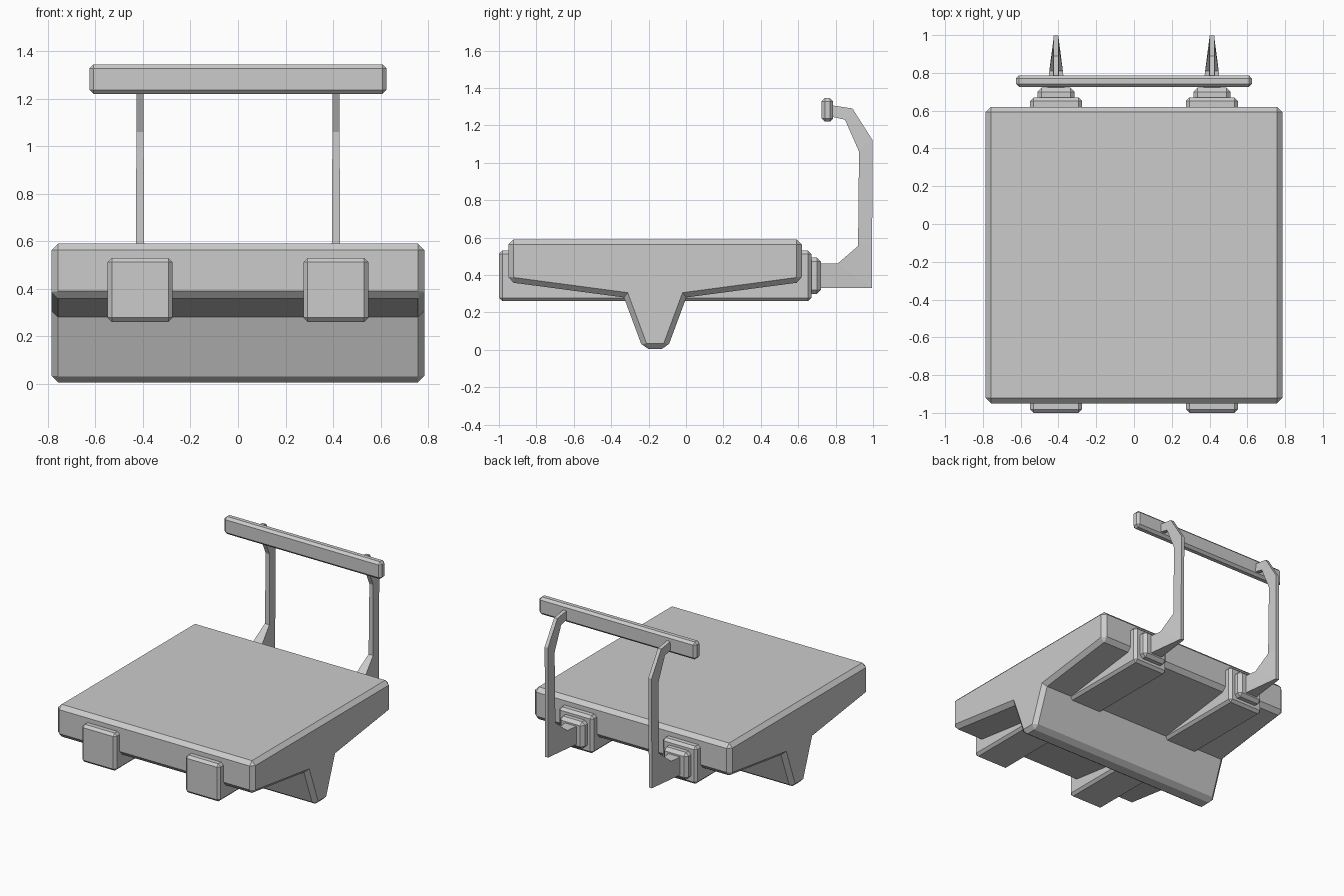
import bpy
import bmesh

if "Cube" in bpy.data.objects:
    bpy.data.objects.remove(bpy.data.objects["Cube"], do_unlink=True)

grey = bpy.data.materials.new("light grey")
grey.use_nodes = True
colour = (0.6, 0.6, 0.6, 1)
grey.diffuse_color = colour
grey.node_tree.nodes["Principled BSDF"].inputs["Base Color"].default_value = colour


def finish(bm, name, chamfer=0):
    """Chamfer the convex edges and turn the mesh into an object."""
    bmesh.ops.recalc_face_normals(bm, faces=bm.faces)
    if chamfer:
        edges = [e for e in bm.edges if e.is_convex and e.calc_face_angle() > 0.3]
        bmesh.ops.bevel(bm, geom=edges, offset=chamfer, segments=1, affect='EDGES',
                        clamp_overlap=True)
    mesh = bpy.data.meshes.new(name)
    bm.to_mesh(mesh)
    bm.free()
    mesh.materials.append(grey)
    obj = bpy.data.objects.new(name, mesh)
    bpy.context.collection.objects.link(obj)
    return obj


def box(name, lo, hi, chamfer):
    bm = bmesh.new()
    bmesh.ops.create_cube(bm, size=1)
    for v in bm.verts:
        v.co = [(a + b) / 2 + c * (b - a) for a, b, c in zip(lo, hi, v.co)]
    return finish(bm, name, chamfer)


# Seat slab with its full-width wedge keel, extruded sideways
half = [(0.785, 0.59), (0.785, 0.362), (0.167, 0.28), (0.065, 0.005)]
profile = [(-0.165 + y, z) for y, z in half]
profile += [(-0.165 - y, z) for y, z in reversed(half)]
bm = bmesh.new()
face = bm.faces.new([bm.verts.new((-0.785, y, z)) for y, z in profile])
out = bmesh.ops.extrude_face_region(bm, geom=[face])
verts = [g for g in out["geom"] if isinstance(g, bmesh.types.BMVert)]
bmesh.ops.translate(bm, verts=verts, vec=(1.57, 0, 0))
# the source face survives the extrusion as the other end cap
if not any(all(v.co.x < 0 for v in f.verts) for f in bm.faces):
    bm.faces.new([v for v in bm.verts if v.co.x < 0])
finish(bm, "seat_body", 0.028)

# Arm stations: (y, z, half width) on the inner and the outer edge
stations = [
    ((0.71, 0.46, 0.047), (0.71, 0.33, 0.047)),
    ((0.81, 0.46, 0.036), (0.995, 0.33, 0.012)),
    ((0.92, 0.555, 0.018), (0.995, 0.555, 0.012)),
    ((0.925, 1.06, 0.015), (0.998, 1.12, 0.013)),
    ((0.85, 1.23, 0.015), (0.89, 1.29, 0.013)),
    ((0.76, 1.25, 0.015), (0.76, 1.31, 0.013)),
]

for side, sx in (("right", -1), ("left", 1)):
    cx = 0.4125 * sx
    # Long beam running under the seat, then the stepped rear socket
    box(side + "_beam", (cx - 0.137, -1, 0.26), (cx + 0.137, 0.67, 0.53), 0.018)
    box(side + "_socket", (cx - 0.098, 0.64, 0.298), (cx + 0.098, 0.722, 0.493), 0.022)
    # Tapered bent arm
    bm = bmesh.new()
    rings = []
    for inner, outer in stations:
        rings.append([bm.verts.new((cx + s * w, y, z)) for (y, z, w), s in
                      ((inner, -1), (inner, 1), (outer, 1), (outer, -1))])
    for a, b in zip(rings, rings[1:]):
        for i in range(4):
            j = (i + 1) % 4
            bm.faces.new((a[i], a[j], b[j], b[i]))
    bm.faces.new(rings[0])
    bm.faces.new(rings[-1])
    finish(bm, side + "_arm")

# Back rest bar
box("backrest_bar", (-0.625, 0.725, 1.22), (0.625, 0.787, 1.345), 0.017)
